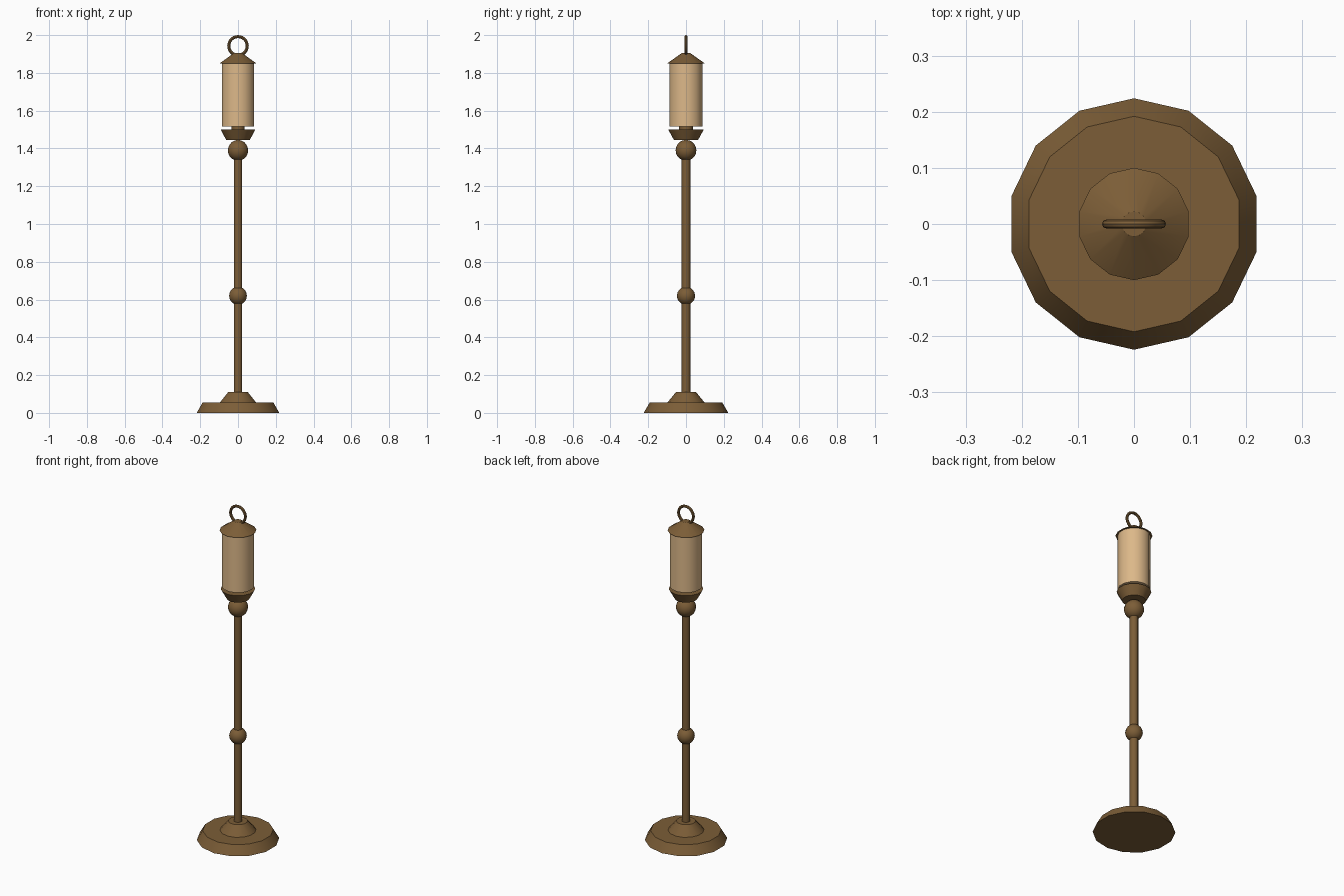
import bpy, math
from mathutils import Matrix

cube = bpy.data.objects.get("Cube")
if cube:
    bpy.data.objects.remove(cube, do_unlink=True)

SIDES = 14


def material(name, rgb):
    mat = bpy.data.materials.new(name)
    mat.use_nodes = True
    mat.diffuse_color = (*rgb, 1)
    mat.node_tree.nodes["Principled BSDF"].inputs["Base Color"].default_value = (*rgb, 1)
    return mat


bronze = material("aged bronze", (0.20, 0.11, 0.038))
glass = material("warm glass", (0.72, 0.48, 0.25))


def finish(name, mat):
    obj = bpy.context.object
    obj.name = name
    obj.data.materials.append(mat)
    bpy.ops.object.shade_smooth_by_angle(angle=math.radians(35))
    return obj


# Round section with flat ends, one corner pointing to the back
def frustum(name, z0, z1, r0, r1, mat=bronze, sides=SIDES):
    bpy.ops.mesh.primitive_cone_add(vertices=sides, radius1=r0, radius2=r1,
                                    depth=z1 - z0, location=(0, 0, (z0 + z1) / 2))
    return finish(name, mat)


def ball(name, z, radius):
    bpy.ops.mesh.primitive_uv_sphere_add(segments=SIDES, ring_count=10,
                                         radius=radius, location=(0, 0, z))
    return finish(name, bronze)


# Stepped foot
frustum("foot", 0, 0.055, 0.224, 0.192)
frustum("foot_step", 0.055, 0.11, 0.098, 0.053)

# Pole with its two knobs
frustum("pole", 0.11, 1.40, 0.023, 0.023)
ball("middle_knob", 0.62, 0.048)
ball("upper_knob", 1.39, 0.055)

# Lantern
frustum("lantern_cup", 1.445, 1.50, 0.064, 0.094)
frustum("lantern_neck", 1.49, 1.53, 0.036, 0.036)
frustum("lantern_glass", 1.515, 1.85, 0.088, 0.088, glass)
frustum("lantern_cap", 1.85, 1.905, 0.1, 0.022)

# Hanging ring
bpy.ops.mesh.primitive_torus_add(major_segments=28, minor_segments=8,
                                 major_radius=0.049, minor_radius=0.008,
                                 location=(0, 0, 1.943),
                                 rotation=(math.pi / 2, 0, 0))
finish("hanging_ring", bronze)
